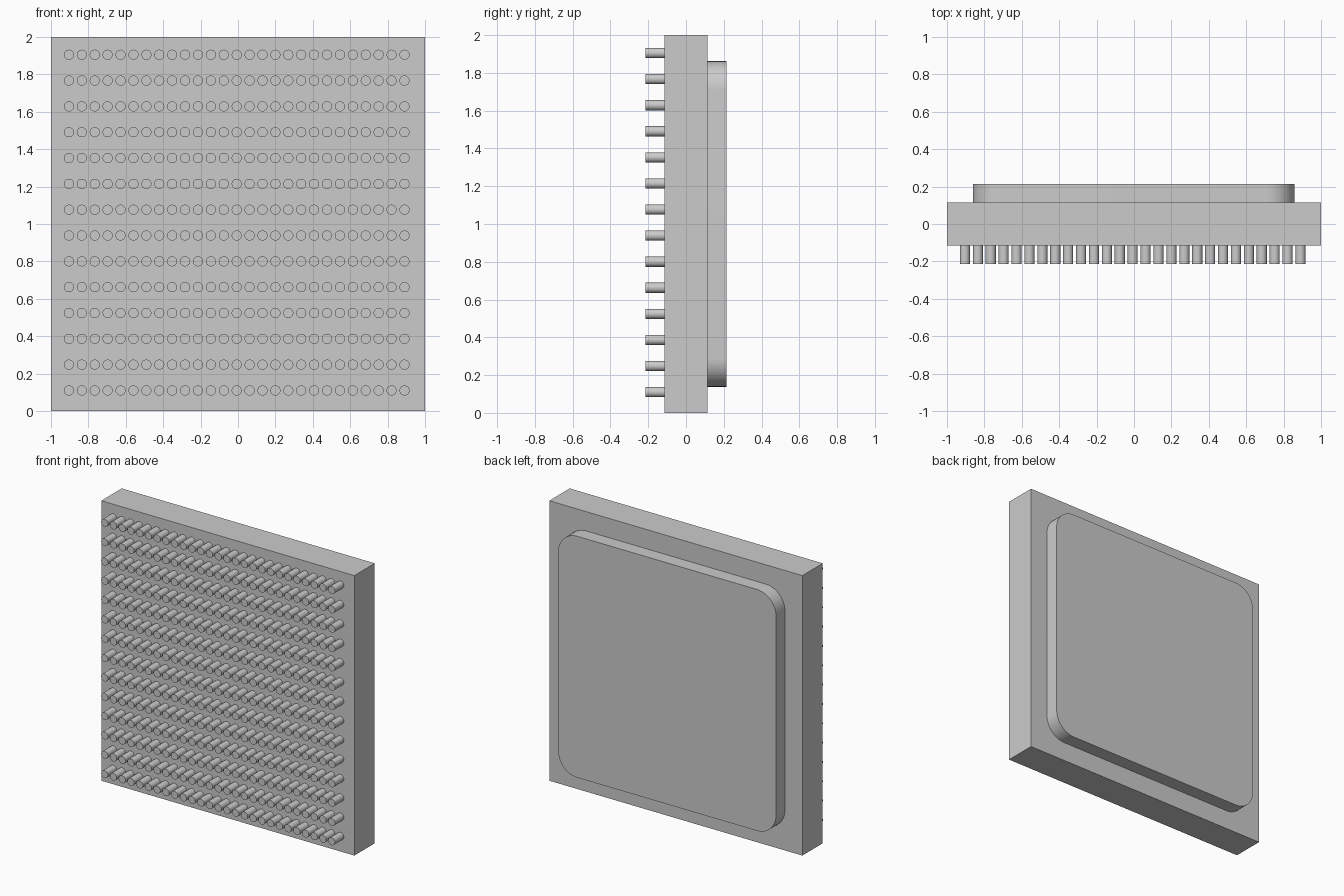
import bpy, bmesh, math
from mathutils import Matrix, Vector

if "Cube" in bpy.data.objects:
    bpy.data.objects.remove(bpy.data.objects["Cube"])


def make_object(name, bm, smooth=False):
    bmesh.ops.recalc_face_normals(bm, faces=bm.faces[:])
    mesh = bpy.data.meshes.new(name)
    bm.to_mesh(mesh)
    bm.free()
    obj = bpy.data.objects.new(name, mesh)
    bpy.context.collection.objects.link(obj)
    if smooth:
        bpy.ops.object.select_all(action='DESELECT')
        obj.select_set(True)
        bpy.context.view_layer.objects.active = obj
        bpy.ops.object.shade_smooth_by_angle(angle=math.radians(35))
    return obj


def add_box(bm, x, y, z):
    size = [b - a for a, b in (x, y, z)]
    centre = Vector([(a + b) / 2 for a, b in (x, y, z)])
    bmesh.ops.create_cube(bm, size=1.0, matrix=Matrix.Translation(centre) @ Matrix.Diagonal((*size, 1)))


# Square package body
bm = bmesh.new()
add_box(bm, (-1, 1), (-0.115, 0.115), (0, 2))
make_object("package_body", bm)

# Raised lid on the back, with rounded corners
bm = bmesh.new()
add_box(bm, (-0.862, 0.859), (0.115, 0.215), (0.138, 1.862))
corners = [e for e in bm.edges if abs(e.verts[0].co.y - e.verts[1].co.y) > 0.05]
bmesh.ops.bevel(bm, geom=corners, offset=0.15, segments=12, profile=0.5, affect='EDGES')
make_object("heat_spreader_lid", bm, smooth=True)

# Grid of contact pins on the front
COLS, ROWS = 27, 14
X0, X1, Z0, Z1 = -0.904, 0.890, 0.110, 1.905
Y_TIP, Y_ROOT, RADIUS = -0.215, -0.110, 0.027
turn = Matrix.Rotation(math.pi / 2, 4, 'X')
bm = bmesh.new()
for row in range(ROWS):
    for col in range(COLS):
        place = Matrix.Translation((X0 + (X1 - X0) * col / (COLS - 1),
                                    (Y_TIP + Y_ROOT) / 2,
                                    Z0 + (Z1 - Z0) * row / (ROWS - 1)))
        bmesh.ops.create_cone(bm, cap_ends=True, segments=24, radius1=RADIUS, radius2=RADIUS,
                              depth=Y_ROOT - Y_TIP, matrix=place @ turn)
make_object("contact_pins", bm, smooth=True)
